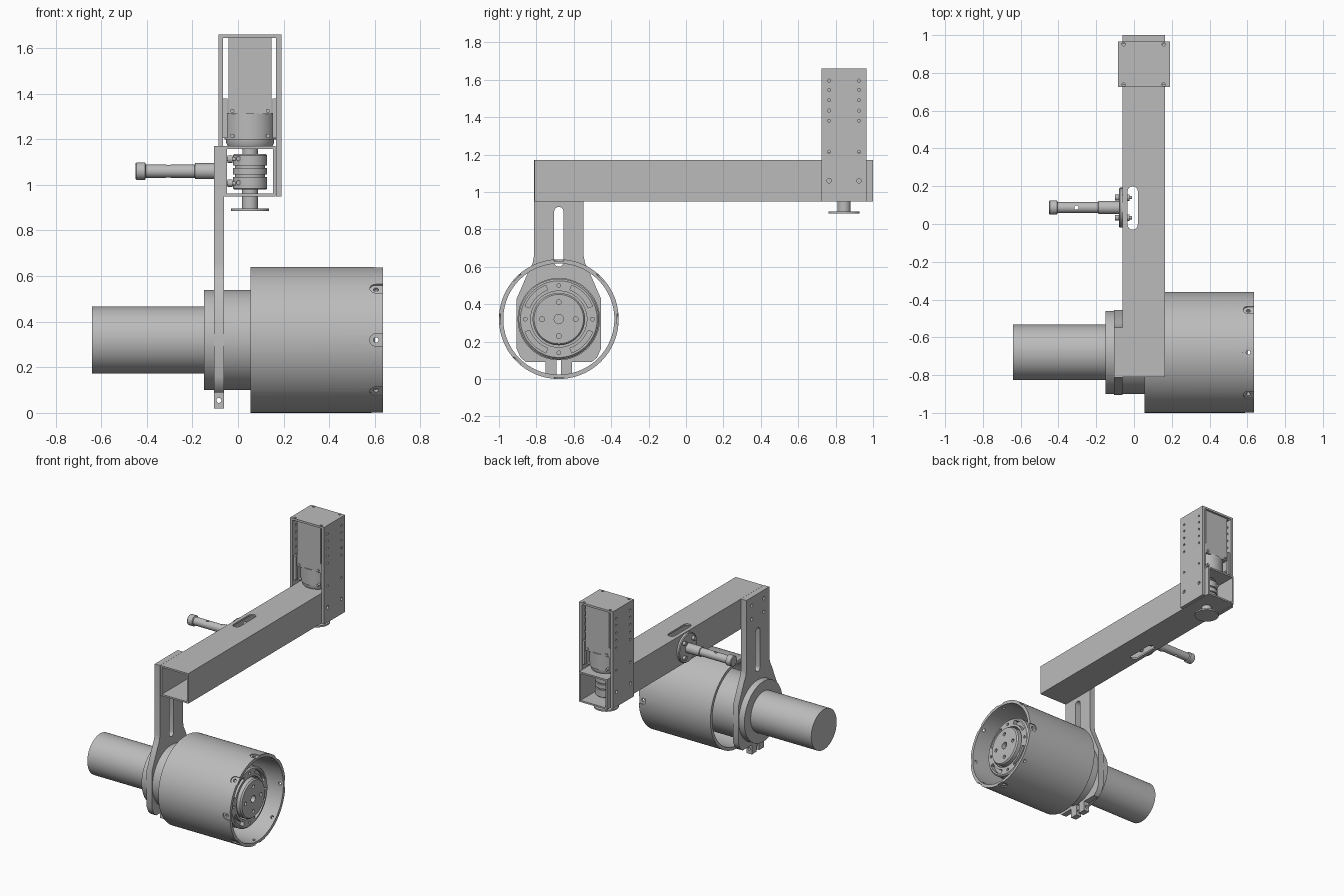
import bpy, bmesh, math
from mathutils import Vector

old = bpy.data.objects.get("Cube")
if old:
    bpy.data.objects.remove(old, do_unlink=True)

metal = bpy.data.materials.new("plain grey metal")
metal.use_nodes = True
GREY = (0.5, 0.5, 0.5, 1)
metal.diffuse_color = GREY
metal.node_tree.nodes["Principled BSDF"].inputs["Base Color"].default_value = GREY
parts = []


def place(axis, t, u, v):
    """Distance t along the axis, u and v across it."""
    return {"X": (t, u, v), "Y": (u, t, v), "Z": (u, v, t)}[axis]


def finish(name, bm):
    bmesh.ops.recalc_face_normals(bm, faces=bm.faces)
    mesh = bpy.data.meshes.new(name)
    bm.to_mesh(mesh)
    bm.free()
    mesh.materials.append(metal)
    ob = bpy.data.objects.new(name, mesh)
    bpy.context.collection.objects.link(ob)
    parts.append(ob)
    return ob


def lathe(name, axis, centre, profile, closed=False, segs=64):
    """Turn (distance, radius) points; a closed profile makes a ring."""
    bm = bmesh.new()
    rings = []
    for t, r in profile:
        angles = [math.tau * i / segs for i in range(segs)]
        rings.append([bm.verts.new(place(axis, t, centre[0] + r * math.cos(a),
                                         centre[1] + r * math.sin(a))) for a in angles])
    pairs = list(zip(rings, rings[1:]))
    if closed:
        pairs.append((rings[-1], rings[0]))
    else:
        bm.faces.new(rings[0])
        bm.faces.new(rings[-1])
    for a, b in pairs:
        for i in range(segs):
            j = (i + 1) % segs
            bm.faces.new((a[i], a[j], b[j], b[i]))
    return finish(name, bm)


def rod(name, axis, centre, r, t0, t1, segs=48):
    return lathe(name, axis, centre, [(t0, r), (t1, r)], segs=segs)


def prism(name, axis, outline, t0, t1):
    bm = bmesh.new()
    low = [bm.verts.new(place(axis, t0, u, v)) for u, v in outline]
    high = [bm.verts.new(place(axis, t1, u, v)) for u, v in outline]
    bm.faces.new(low)
    bm.faces.new(high)
    for i in range(len(low)):
        j = (i + 1) % len(low)
        bm.faces.new((low[i], low[j], high[j], high[i]))
    return finish(name, bm)


def box(name, x, y, z):
    return prism(name, "Z", [(x[0], y[0]), (x[1], y[0]), (x[1], y[1]), (x[0], y[1])], *z)


def slot(axis, centre, half, r, t0, t1):
    """Round-ended slot, long in the second cross direction."""
    pts = []
    for i in range(18):
        a = math.pi * (i if i < 9 else i - 1) / 8
        side = half if i < 9 else -half
        pts.append((centre[0] + r * math.cos(a), centre[1] + side + r * math.sin(a)))
    return prism("cutter", axis, pts, t0, t1)


def cut(ob, cutters):
    for c in cutters:
        mod = ob.modifiers.new("cut", "BOOLEAN")
        mod.operation = "DIFFERENCE"
        mod.solver = "EXACT"
        mod.object = c
        bpy.context.view_layer.objects.active = ob
        bpy.ops.object.modifier_apply(modifier=mod.name)
        parts.remove(c)
        bpy.data.objects.remove(c, do_unlink=True)


def around(centre, radius, count, start=0.0):
    for i in range(count):
        a = start + math.tau * i / count
        yield a, (centre[0] + radius * math.cos(a), centre[1] + radius * math.sin(a))


# Drive motor and gear housing
C = (-0.68, 0.32)
rod("drive_motor", "X", C, 0.147, -0.64, -0.14, 96)
rod("gear_housing", "X", C, 0.22, -0.15, 0.50, 96)
ring = lathe("housing_face_ring", "X", C, [(0.49, 0.215), (0.56, 0.215), (0.57, 0.205),
                                            (0.57, 0.15), (0.49, 0.15)], True, 96)
cutters = []
for a, p in around(C, 0.18, 4):
    cutters.append(rod("cutter", "X", p, 0.010, 0.54, 0.6, 16))
for a, p in around(C, 0.18, 4, math.pi / 4):
    sweep = [a + 0.42 * (i / 6 - 1) for i in range(13)]
    pts = [(C[0] + r * math.cos(s), C[1] + r * math.sin(s))
           for r, run in ((0.193, sweep), (0.167, sweep[::-1])) for s in run]
    cutters.append(prism("cutter", "X", pts, 0.54, 0.6))
cut(ring, cutters)

hub = lathe("output_hub", "X", C, [(0.49, 0.14), (0.59, 0.14), (0.60, 0.132)], segs=64)
cut(hub, [rod("cutter", "X", p, 0.013, 0.57, 0.62, 16) for a, p in around(C, 0.09, 4)]
    + [rod("cutter", "X", C, 0.025, 0.57, 0.62, 24)])

# Open drum with notched lugs and screw holes round its rim
drum = lathe("drum", "X", C, [(0.055, 0.32), (0.635, 0.32), (0.635, 0.297), (0.055, 0.297)],
             True, 96)
cutters = []
for a, p in around(C, 0.335, 8):
    out = Vector((0, math.cos(a), math.sin(a)))
    for r, depth, tail in ((0.027, 0.312, 0.66), (0.011, 0.28, 0.0)):
        c = rod("cutter", "Z", (0, 0), r, depth, 0.36, 20)
        if tail:
            for v in c.data.vertices:
                if v.co.x > 0.001:
                    v.co.x += 0.1
        turn = Vector((0, 0, 1)).rotation_difference(out).to_matrix()
        if out.z < -0.99:
            turn = Vector((0, 0, 1)).rotation_difference(Vector((0, 0, 1))).to_matrix()
        for v in c.data.vertices:
            side = Vector((0, -math.sin(a), math.cos(a)))
            v.co = (Vector((0.605 + v.co.x, C[0], C[1])) + side * v.co.y + out * v.co.z)
        bm = bmesh.new()
        bm.from_mesh(c.data)
        bmesh.ops.recalc_face_normals(bm, faces=bm.faces)
        bm.to_mesh(c.data)
        bm.free()
        cutters.append(c)
cut(drum, cutters)

# Split clamp plate that hangs the motor from the beam
half = [(0.07, 0.02), (0.07, 0.09), (0.175, 0.09), (0.205, 0.115), (0.225, 0.16), (0.225, 0.43),
        (0.16, 0.58), (0.14, 0.62), (0.1325, 0.66), (0.1325, 1.17)]
outline = [(C[0] + d, z) for d, z in half] + [(C[0] - d, z) for d, z in reversed(half)]
clamp = prism("clamp_plate", "X", outline, -0.105, -0.062)
cut(clamp, [rod("cutter", "X", C, 0.214, -0.2, 0.1, 96),
            box("cutter", (-0.2, 0.1), (C[0] - 0.013, C[0] + 0.013), (-0.1, 0.2)),
            slot("X", (C[0], 0.76), 0.135, 0.025, -0.2, 0.1),
            rod("cutter", "Y", (-0.084, 0.055), 0.011, -0.9, -0.4, 20)]
    + [rod("cutter", "X", (C[0] + s * 0.07, z), 0.012, -0.2, 0.1, 20)
       for s in (-1, 1) for z in (1.01, 1.11)])

# Hollow square beam with a long slot through top and bottom
beam = box("beam", (-0.061, 0.165), (-0.81, 1.0), (0.95, 1.17))
cut(beam, [box("cutter", (-0.049, 0.153), (-0.9, 1.1), (0.962, 1.158)),
           slot("Z", (-0.007, 0.085), 0.088, 0.027, 0.9, 1.3),
           rod("cutter", "Z", (0.053, 0.845), 0.06, 1.1, 1.25)])

# Side handle on a bolted round flange
H = (0.087, 1.06)
lathe("handle_flange", "X", H, [(-0.08, 0.100), (-0.075, 0.105), (-0.06, 0.105)])
handle = lathe("handle", "X", H, [(-0.45, 0.034), (-0.445, 0.038), (-0.408, 0.038),
                                  (-0.404, 0.029), (-0.19, 0.029), (-0.188, 0.035),
                                  (-0.07, 0.035)], segs=48)
cut(handle, [rod("cutter", "Z", (-0.305, H[0]), 0.011, 0.9, 1.2, 20)])
for a, p in around(H, 0.075, 4, math.pi / 4):
    lathe("flange_bolt", "X", p, [(-0.1, 0.015), (-0.08, 0.015), (-0.08, 0.009), (-0.045, 0.009),
                                  (-0.045, 0.017), (-0.025, 0.017), (-0.025, 0.009),
                                  (-0.01, 0.009)], segs=16)

# Upright motor case, open front and back
M = (0.053, 0.845)
for name, x in (("case_right_wall", (-0.085, -0.066)), ("case_left_wall", (0.167, 0.19))):
    wall = box(name, x, (0.725, 0.965), (0.95, 1.66))
    cut(wall, [rod("cutter", "X", (y, z), 0.012 if z < 1.1 else 0.008, x[0] - 0.02, x[1] + 0.02, 16)
               for y in (0.765, 0.925) for z in (1.06, 1.215, 1.38, 1.435, 1.49, 1.545, 1.595)])
top = box("case_top", (-0.07, 0.17), (0.725, 0.965), (1.645, 1.66))
cut(top, [rod("cutter", "Z", (x, y), 0.009, 1.6, 1.7, 16)
          for x in (-0.055, 0.157) for y in (0.738, 0.952)])

# Upright motor, its gearbox and mounting brackets
box("upright_motor", (-0.042, 0.148), (0.74, 0.95), (1.31, 1.65))
rod("upright_gearbox", "Z", M, 0.113, 1.20, 1.315, 64)
lathe("gearbox_collar", "Z", M, [(1.17, 0.098), (1.185, 0.105), (1.205, 0.105)])
for s in (-1, 1):
    x = M[0] + s * 0.11
    for y in (0.735, 0.935):
        box("motor_bracket", (x - 0.011, x + 0.011), (y, y + 0.02), (1.205, 1.38))
    for z in (1.325, 1.215):
        rod("motor_screw", "Y", (M[0] + s * 0.078, z), 0.009, 0.733, 0.957, 16)

# Shaft, split coupling and output disc
lathe("output_shaft", "Z", M, [(0.885, 0.083), (0.896, 0.083), (0.896, 0.035), (0.98, 0.035),
                               (0.98, 0.03), (1.18, 0.035)])
lathe("shaft_coupling", "Z", M, [(0.98, 0.07), (0.985, 0.075), (1.035, 0.075), (1.035, 0.066),
                                 (1.045, 0.066), (1.045, 0.075), (1.075, 0.075), (1.075, 0.066),
                                 (1.085, 0.066), (1.085, 0.075), (1.13, 0.075), (1.135, 0.07)])
for z, dx in ((1.01, -0.05), (1.115, -0.05)):
    rod("coupling_screw", "Y", (M[0] + dx, z), 0.01, 0.785, 0.905, 16)

# Smooth curved faces and keep hard edges
bpy.ops.object.select_all(action="DESELECT")
for ob in parts:
    ob.select_set(True)
bpy.context.view_layer.objects.active = parts[0]
bpy.ops.object.shade_smooth_by_angle(angle=math.radians(30))
